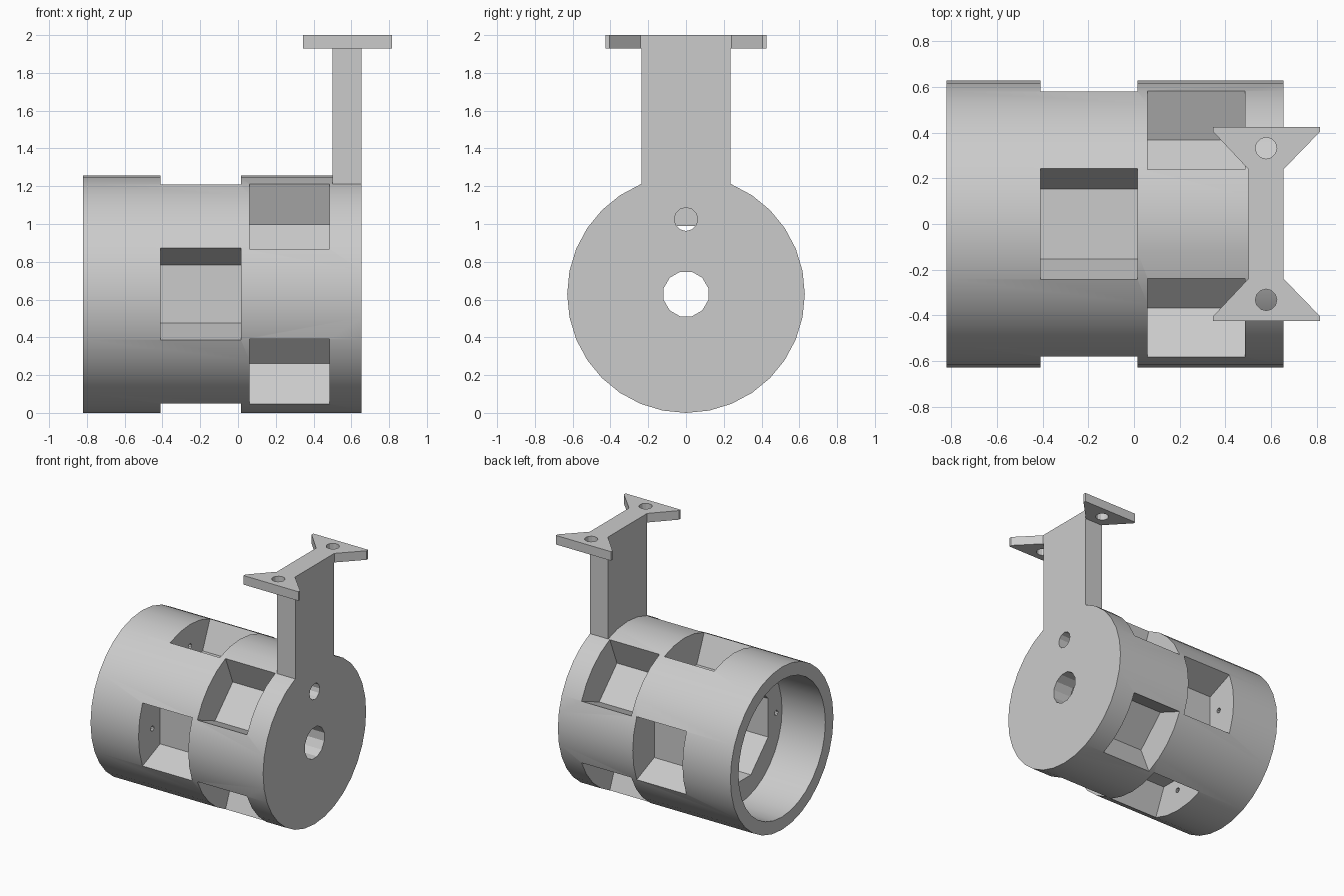
import bpy, bmesh, math
from mathutils import Matrix, Vector

cube = bpy.data.objects.get("Cube")
if cube:
    bpy.data.objects.remove(cube, do_unlink=True)

AXIS_Z = 0.629      # height of the drum axis
RADIUS = 0.629
END = 0.655         # x of the closed end

grey = bpy.data.materials.new("plain_grey")
grey.use_nodes = True
grey.diffuse_color = (0.6, 0.6, 0.6, 1)
grey.node_tree.nodes["Principled BSDF"].inputs["Base Color"].default_value = (0.6, 0.6, 0.6, 1)


def new_object(name, bm):
    bmesh.ops.recalc_face_normals(bm, faces=bm.faces)
    mesh = bpy.data.meshes.new(name)
    bm.to_mesh(mesh)
    bm.free()
    obj = bpy.data.objects.new(name, mesh)
    bpy.context.collection.objects.link(obj)
    mesh.materials.append(grey)
    return obj


def add_rod(bm, x0, x1, r, sides, y=0, z=0, turn=0):
    """Rod along x, placed relative to the drum axis."""
    m = (Matrix.Translation(((x0 + x1) / 2, y, AXIS_Z + z))
         @ Matrix.Rotation(math.pi / 2, 4, 'Y') @ Matrix.Rotation(turn, 4, 'Z'))
    bmesh.ops.create_cone(bm, cap_ends=True, segments=sides, radius1=r, radius2=r,
                          depth=x1 - x0, matrix=m)


def rod(name, *args, **kw):
    bm = bmesh.new()
    add_rod(bm, *args, **kw)
    return new_object(name, bm)


def add_prism(bm, points, offset):
    face = bm.faces.new([bm.verts.new(p) for p in points])
    out = bmesh.ops.extrude_face_region(bm, geom=[face])
    moved = [v for v in out["geom"] if isinstance(v, bmesh.types.BMVert)]
    bmesh.ops.translate(bm, verts=moved, vec=Vector(offset))


def combine(target, other, operation):
    mod = target.modifiers.new("combine", 'BOOLEAN')
    mod.operation, mod.solver, mod.object = operation, 'EXACT', other
    bpy.context.view_layer.objects.active = target
    bpy.ops.object.modifier_apply(modifier=mod.name)
    bpy.data.objects.remove(other, do_unlink=True)


# Drum
body = rod("drum_with_bracket", -0.82, END, RADIUS, 32)

# Upright arm and flared mounting plate
bm = bmesh.new()
add_prism(bm, [(0.5, -0.236, 1.1), (END, -0.236, 1.1), (END, 0.236, 1.1), (0.5, 0.236, 1.1)],
          (0, 0, 0.86))
combine(body, new_object("arm", bm), 'UNION')
half = [(END, 0.24), (0.815, 0.405), (0.815, 0.425), (0.345, 0.425), (0.345, 0.405), (0.5, 0.24)]
outline = half + [(x, -y) for x, y in reversed(half)]
bm = bmesh.new()
add_prism(bm, [(x, y, 1.93) for x, y in outline], (0, 0, 0.07))
combine(body, new_object("mounting_plate", bm), 'UNION')

# Open recess, then the octagonal bore behind it
combine(body, rod("recess", -0.9, -0.45, 0.53, 32), 'DIFFERENCE')
combine(body, rod("bore", -0.6, 0.5, 0.36 / math.cos(math.pi / 8), 8, turn=math.pi / 8),
        'DIFFERENCE')

# Two staggered rings of four wedge pockets
bm = bmesh.new()
inner, outer, slope = 0.366, 0.8, 0.42
for x0, x1, start in ((-0.41, 0.015, 0), (0.06, 0.485, math.pi / 4)):
    for i in range(4):
        turn = Matrix.Rotation(start + i * math.pi / 2, 3, 'X')
        wedge = [(-inner, inner), (inner, inner), (outer, outer), (-outer, outer)]
        pts = [turn @ Vector((x0, w * slope, r)) + Vector((0, 0, AXIS_Z)) for w, r in wedge]
        add_prism(bm, pts, (x1 - x0, 0, 0))
combine(body, new_object("pockets", bm), 'DIFFERENCE')

# Small holes from the recess floor into each pocket of the first ring
bm = bmesh.new()
for i in range(4):
    a = i * math.pi / 2
    add_rod(bm, -0.5, -0.38, 0.02, 10, y=0.46 * math.sin(a), z=0.46 * math.cos(a))
combine(body, new_object("screw_holes", bm), 'DIFFERENCE')

# Shaft and cable holes in the closed end
combine(body, rod("shaft_hole", 0.4, 0.8, 0.122, 12, turn=math.pi / 12), 'DIFFERENCE')
combine(body, rod("cable_hole", 0.49, 0.8, 0.062, 12, z=0.396), 'DIFFERENCE')

# Bolt holes in the mounting plate
bm = bmesh.new()
for side in (-1, 1):
    bmesh.ops.create_cone(bm, cap_ends=True, segments=12, radius1=0.047, radius2=0.047, depth=0.3,
                          matrix=Matrix.Translation((0.578, side * 0.332, 1.97)))
combine(body, new_object("bolt_holes", bm), 'DIFFERENCE')

# Smooth curved walls, sharp corners
bpy.ops.object.select_all(action='DESELECT')
body.select_set(True)
bpy.context.view_layer.objects.active = body
bpy.ops.object.shade_smooth_by_angle(angle=math.radians(25))
